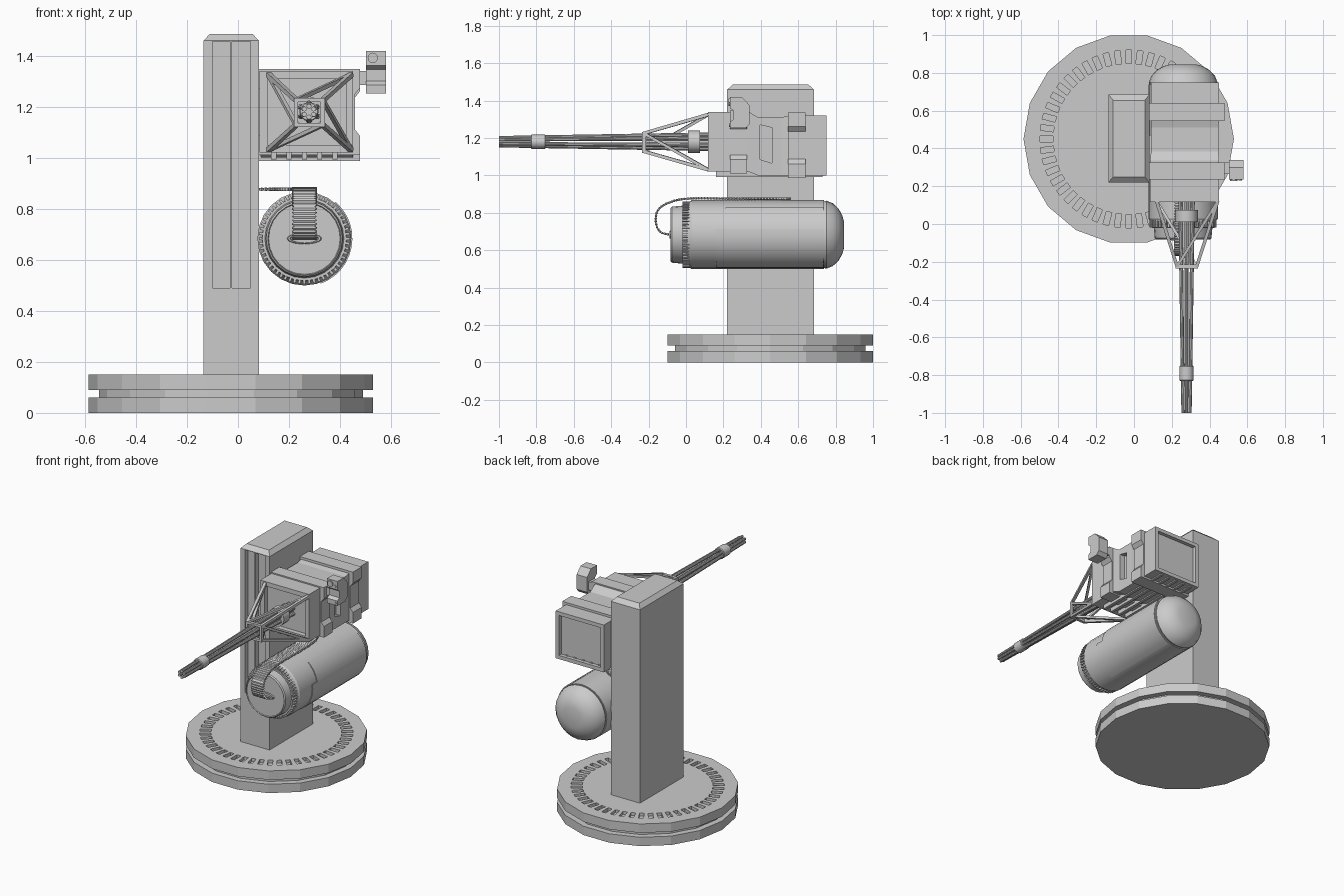
import bpy, bmesh
from math import sin, cos, pi, radians
from mathutils import Vector as V

if "Cube" in bpy.data.objects:
    bpy.data.objects.remove(bpy.data.objects["Cube"])


def build(name, lofts, smooth=False):
    """One object from several lofts; each loft is a list of equal-length point rings, capped."""
    bm = bmesh.new()
    for rings in lofts:
        vs = [[bm.verts.new(p) for p in r] for r in rings]
        n = len(vs[0])
        for a, b in zip(vs, vs[1:]):
            for i in range(n):
                j = (i + 1) % n
                bm.faces.new((a[i], a[j], b[j], b[i]))
        bm.faces.new(vs[0][::-1])
        bm.faces.new(vs[-1])
    bmesh.ops.recalc_face_normals(bm, faces=bm.faces)
    me = bpy.data.meshes.new(name)
    bm.to_mesh(me)
    bm.free()
    ob = bpy.data.objects.new(name, me)
    bpy.context.collection.objects.link(ob)
    if smooth:
        activate(ob)
        bpy.ops.object.shade_smooth_by_angle(angle=radians(32))
    return ob


def activate(ob):
    bpy.ops.object.select_all(action='DESELECT')
    ob.select_set(True)
    bpy.context.view_layer.objects.active = ob


def cut(ob, lofts):
    c = build("cutter", lofts)
    c.hide_render = True
    m = ob.modifiers.new("cut", 'BOOLEAN')
    m.operation, m.object, m.solver = 'DIFFERENCE', c, 'EXACT'
    activate(ob)
    bpy.ops.object.modifier_apply(modifier=m.name)
    bpy.data.objects.remove(c)


def rect_z(x0, x1, y0, y1, z):
    return [(x0, y0, z), (x1, y0, z), (x1, y1, z), (x0, y1, z)]


def rect_y(y, x0, x1, z0, z1):
    return [(x0, y, z0), (x1, y, z0), (x1, y, z1), (x0, y, z1)]


def box(x0, x1, y0, y1, z0, z1):
    return [rect_z(x0, x1, y0, y1, z0), rect_z(x0, x1, y0, y1, z1)]


def prism(pts, axis, a, b):
    """Extrude a profile: (y,z) points along x, or (x,z) points along y."""
    return [[(h, p, q) if axis == 'x' else (p, h, q) for p, q in pts] for h in (a, b)]


def revolve(profile, n, c, axis):
    """Rings of (height, radius) round the z or y axis through c."""
    out = []
    for h, r in profile:
        ring = [(r * cos(2 * pi * i / n), r * sin(2 * pi * i / n)) for i in range(n)]
        out.append([(c[0] + u, c[1] + v, h) if axis == 'z' else (c[0] + u, h, c[1] + v) for u, v in ring])
    return out


def rod(p, q, r0, r1, n):
    p, q = V(p), V(q)
    d = (q - p).normalized()
    u = d.cross(V((0, 0, 1))).normalized()
    w = d.cross(u)
    ang = [2 * pi * (i + .5) / n for i in range(n)]
    return [[c + (u * cos(a) + w * sin(a)) * r for a in ang] for c, r in ((p, r0), (q, r1))]


# turntable base with groove and a ring of slots
BX, BY = -.028, .45
base = build("turntable_base", [revolve([(0, .557), (.06, .557), (.06, .517), (.09, .517), (.09, .557), (.15, .557)],
                                        18, (BX, BY), 'z')])
slots = []
for i in range(48):
    a = 2 * pi * i / 48
    d, t = V((cos(a), sin(a), 0)), V((-sin(a), cos(a), 0))
    o = V((BX, BY, 0))
    slots.append([[o + d * r + t * s + V((0, 0, z)) for r, s in ((.4, -.015), (.47, -.015), (.47, .015), (.4, .015))]
                  for z in (.13, .17)])
cut(base, slots)

# column with chamfered top and two front channels
column = build("column", [[rect_z(-.135, .082, .22, .685, .14), rect_z(-.135, .082, .22, .685, 1.458),
                           rect_z(-.11, .057, .25, .655, 1.485)]])
cut(column, [box(-.1, -.031, .2, .25, .49, 1.455), box(-.023, .048, .2, .25, .49, 1.455)])

# gun housing: stepped body, recessed ends, side vent
body = build("gun_housing", [[rect_y(*s) for s in (
    (.117, .085, .45, 1.02, 1.34), (.335, .085, .45, 1.02, 1.34), (.385, .09, .447, 1.0, 1.31),
    (.51, .09, .447, 1.0, 1.31), (.55, .09, .45, 1.0, 1.32), (.75, .09, .45, 1.0, 1.32))]])
cut(body, [box(.115, .425, .1, .15, 1.05, 1.31), box(.115, .425, .725, .8, 1.025, 1.295),
           prism([(.395, 1.27), (.46, 1.255), (.46, 1.065), (.395, 1.085)], 'x', .41, .5)])


def band(x0, x1, z0, z1, d=.02):
    """Rectangular band outline with notched sides."""
    right = [(x1, z0), (x1, z0 + .075), (x1 - d, z0 + .1), (x1 - d, z1 - .1), (x1, z1 - .075), (x1, z1)]
    left = [(x0 + x1 - x, z) for x, z in reversed(right)]
    return right + left


build("housing_bands", [prism(band(.08, .478, .987, 1.335), 'y', .545, .64),
                        prism(band(.08, .478, 1.01, 1.348), 'y', .235, .325)])
build("housing_bottom_ribs", [box(x, x + .02, .16, .73, .992, 1.03) for x in (.13, .19, .25, .31, .37)])
build("gun_mount", [box(.06, .11, .3, .47, 1.06, 1.29)])

# rotary barrels and clamps
CX, CZ = .278, 1.18
barrels = []
for i in range(6):
    a = 2 * pi * i / 6 + pi / 6
    barrels.append(rod((CX + .038 * cos(a), .15, CZ + .038 * sin(a)),
                       (CX + .021 * cos(a), -1, CZ + .021 * sin(a)), .012, .0095, 10))
build("barrels", barrels, True)
build("barrel_clamps", [revolve([(-.83, .034), (-.825, .038), (-.755, .038), (-.75, .034)], 12, (CX, CZ), 'y'),
                        revolve([(.01, .06), (.075, .06)], 12, (CX, CZ), 'y'),
                        revolve([(-.21, .03), (.15, .034)], 12, (CX, CZ), 'y')], True)

# strut cage from housing corners to barrel bracket
far = [(.12, .12, 1.03), (.443, .12, 1.03), (.443, .12, 1.325), (.12, .12, 1.325)]
near = [(.228, -.225, 1.128), (.332, -.225, 1.128), (.332, -.225, 1.225), (.228, -.225, 1.225)]
struts = []
for i in range(4):
    j = (i + 1) % 4
    struts += [rod(far[i], near[i], .013, .012, 4), rod(far[i], near[j], .011, .011, 4)]
struts += [box(.22, .34, -.235, -.215, z, z + .016) for z in (1.12, 1.217)]
struts += [box(x, x + .016, -.235, -.215, 1.12, 1.233) for x in (.22, .324)]
build("strut_cage", struts)

# sight block on the right side
build("sight", [prism([(.235, 1.418), (.3, 1.418), (.34, 1.375), (.34, 1.275), (.32, 1.252), (.235, 1.252),
                       (.235, 1.285), (.255, 1.3), (.255, 1.345), (.235, 1.36)], 'x', .502, .58),
                box(.44, .51, .265, .325, 1.285, 1.34)])
build("sight_lenses", [revolve([(.228, .02), (.26, .02)], 12, (.528, 1.391), 'y'),
                       revolve([(.23, .009), (.26, .009)], 8, (.563, 1.38), 'y'),
                       revolve([(.23, .009), (.26, .009)], 8, (.563, 1.267), 'y')])

# ammunition drum
DX, DZ = .26, .683
build("ammo_drum", [revolve([(-.076, .135), (-.076, .14), (-.082, .143), (-.075, .15), (-.02, .155), (-.02, .165),
                             (.005, .168), (.03, .184), (.738, .184), (.738, .178), (.75, .182), (.785, .168),
                             (.815, .14), (.835, .105), (.845, .07)], 24, (DX, DZ), 'y')], True)
teeth = []
for i in range(56):
    a = 2 * pi * i / 56
    d, t = V((cos(a), 0, sin(a))), V((-sin(a), 0, cos(a)))
    o = V((DX, 0, DZ))
    teeth.append([[o + d * r + t * s + V((0, y, 0)) for r, s in
                   ((.15, -.005), (.178, -.005), (.178, .005), (.15, .005))] for y in (-.018, .02)])
build("drum_teeth", teeth)


def wedge(a0, a1, y0, y1, r=.188):
    pts = [(DX, DZ)]
    for i in range(9):
        a = radians(a0 + (a1 - a0) * i / 8)
        pts.append((DX + r * cos(a), DZ + r * sin(a)))
    return prism(pts, 'y', y0, y1)


build("drum_cover", [wedge(9, 50, .21, .735), wedge(-70, 9, .16, .735)], True)
bpy.ops.mesh.primitive_torus_add(major_radius=.06, minor_radius=.008, major_segments=24, minor_segments=6,
                                 location=(DX, -.08, DZ), rotation=(pi / 2, 0, 0))
port = bpy.context.object
port.name = "belt_port"
port.scale = (1, .32, 1)

# ammunition belt: zigzag strip swept over the drum to the column
path = [V(p) for p in ((.26, -.05, .683), (.26, -.09, .683), (.26, -.14, .7), (.26, -.162, .755), (.26, -.145, .82),
                       (.26, -.075, .86), (.26, .02, .876), (.26, .2, .876), (.258, .34, .876), (.235, .44, .876),
                       (.17, .5, .876), (.06, .51, .876), (.03, .51, .876))]
fine = []
for a, b, c, d in zip(path, path[1:], path[2:], path[3:]):
    steps = max(2, round((c - b).length / .0075))
    for k in range(steps):
        t = k / steps
        fine.append(.5 * (2 * b + (c - a) * t + (2 * a - 5 * b + 4 * c - d) * t * t
                          + (3 * b - a - 3 * c + d) * t ** 3))
rings = []
for i, p in enumerate(fine):
    t = (fine[min(i + 1, len(fine) - 1)] - fine[max(i - 1, 0)]).normalized()
    w = V((1, 0, 0)) if p.y < .1 else t.cross(V((0, 0, 1))).normalized()
    n = w.cross(t)
    hw, ht = (.049, .007) if i % 2 else (.04, .004)
    rings.append([p + w * hw + n * ht, p - w * hw + n * ht, p - w * hw - n * ht, p + w * hw - n * ht])
build("ammo_belt", [rings])
